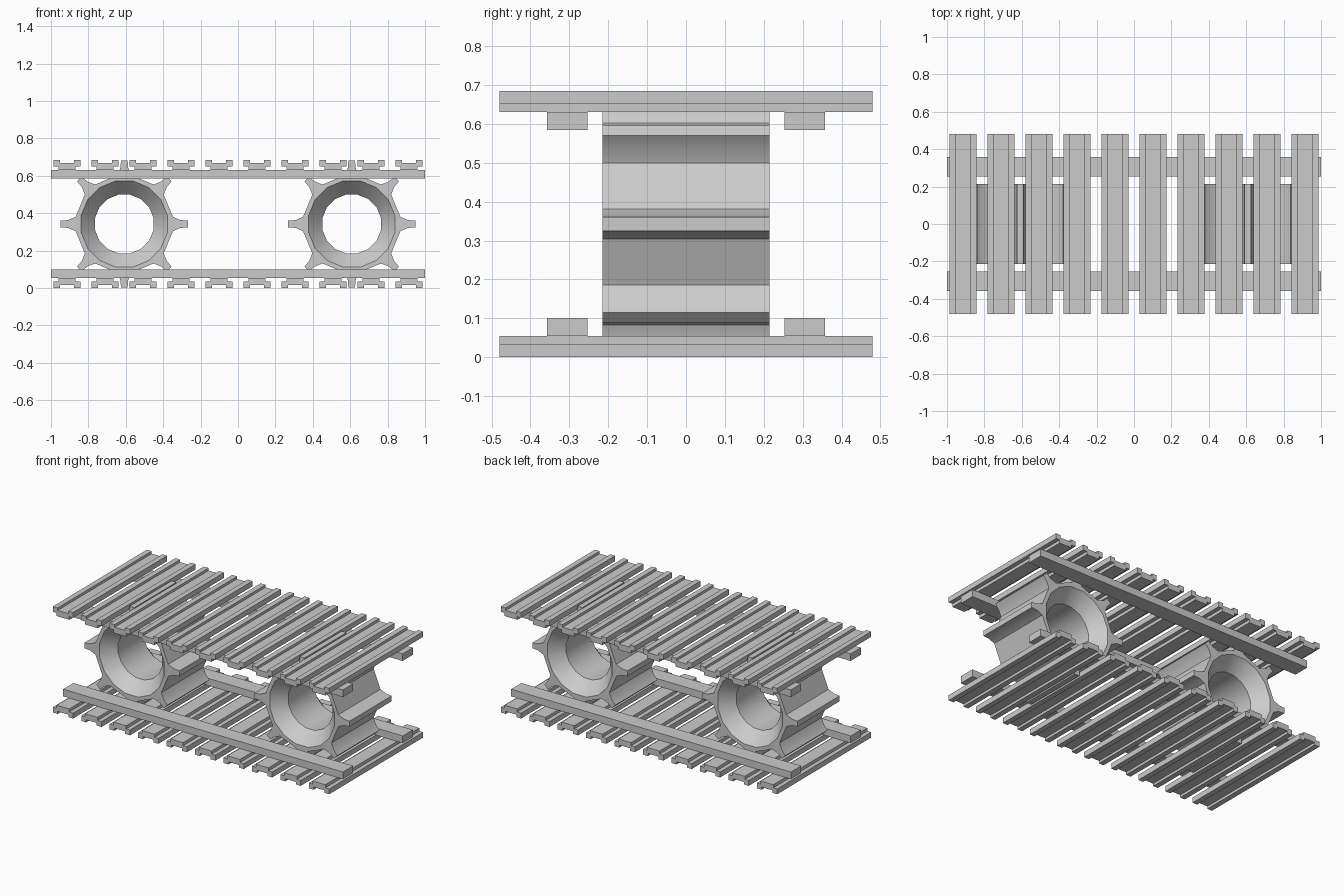
import bpy, bmesh
from math import sin, cos, pi, radians

if "Cube" in bpy.data.objects:
    bpy.data.objects.remove(bpy.data.objects["Cube"])

CZ = 0.3425          # mid height
HALF_Y = 0.215       # half width of a sprocket


def finish(name, bm):
    bmesh.ops.recalc_face_normals(bm, faces=bm.faces)
    me = bpy.data.meshes.new(name)
    bm.to_mesh(me)
    bm.free()
    ob = bpy.data.objects.new(name, me)
    bpy.context.collection.objects.link(ob)
    return ob


def ring(bm, pts, y):
    return [bm.verts.new((x, y, z)) for x, z in pts]


def bridge(bm, a, b):
    n = len(a)
    for i in range(n):
        bm.faces.new((a[i], a[(i + 1) % n], b[(i + 1) % n], b[i]))


def prism(name, pts, y0, y1):
    bm = bmesh.new()
    a, b = ring(bm, pts, y0), ring(bm, pts, y1)
    bridge(bm, a, b)
    bm.faces.new(a)
    bm.faces.new(b)
    return finish(name, bm)


def circle(r, n=16):
    return [(r * cos((i + .5) * 2 * pi / n), r * sin((i + .5) * 2 * pi / n)) for i in range(n)]


def sprocket(name, x):
    # eight-tooth outline around a dished hub with a through hole
    flank = [(0.26, 0.0385), (0.30, 0.021), (0.34, 0.0175)]
    tooth = [(r, -t) for r, t in flank] + [(r, t) for r, t in reversed(flank)]
    outline = []
    for k in range(8):
        c, s = cos(k * pi / 4), sin(k * pi / 4)
        outline += [(r * c - t * s, r * s + t * c) for r, t in tooth]
    bm = bmesh.new()
    outer, rim, throat = [], [], []
    for sy in (-1, 1):
        outer.append(ring(bm, outline, sy * HALF_Y))
        rim.append(ring(bm, circle(0.235), sy * HALF_Y))
        throat.append(ring(bm, circle(0.160), sy * (HALF_Y - 0.085)))
    bridge(bm, *outer)
    bridge(bm, *throat)
    for i in (0, 1):
        bridge(bm, rim[i], throat[i])
        edges = []
        for loop in (outer[i], rim[i]):
            for j, v in enumerate(loop):
                w = loop[(j + 1) % len(loop)]
                edges.append(bm.edges.get((v, w)) or bm.edges.new((v, w)))
        bmesh.ops.triangle_fill(bm, edges=edges, use_beauty=True, normal=(0, 1, 0))
    ob = finish(name, bm)
    ob.location = (x, 0, CZ)
    bpy.ops.object.select_all(action='DESELECT')
    ob.select_set(True)
    bpy.context.view_layer.objects.active = ob
    bpy.ops.object.shade_smooth_by_angle(angle=radians(30))


sprocket("sprocket_left", -0.608)
sprocket("sprocket_right", 0.608)

# half cross-section of a track slat, heights measured from the mid plane
half = [(0.045, 0.288), (0.045, 0.308), (0.0725, 0.308), (0.0725, 0.3425),
        (0.038, 0.3425), (0.038, 0.326)]
section = half + [(-x, z) for x, z in reversed(half)]

for label, s in (("upper", 1), ("lower", -1)):
    # track slats with raised outer lips
    for i in range(10):
        cx = -0.915 + i * 1.83 / 9
        prism(f"{label}_slat_{i + 1}", [(cx + x, CZ + s * z) for x, z in section], -0.48, 0.48)
    # long guide rails
    for side, y in (("front", -0.305), ("back", 0.305)):
        rail = [(-1, 0.242), (1, 0.242), (1, 0.288), (-1, 0.288)]
        prism(f"{label}_{side}_rail", [(x, CZ + s * z) for x, z in rail], y - 0.052, y + 0.052)
